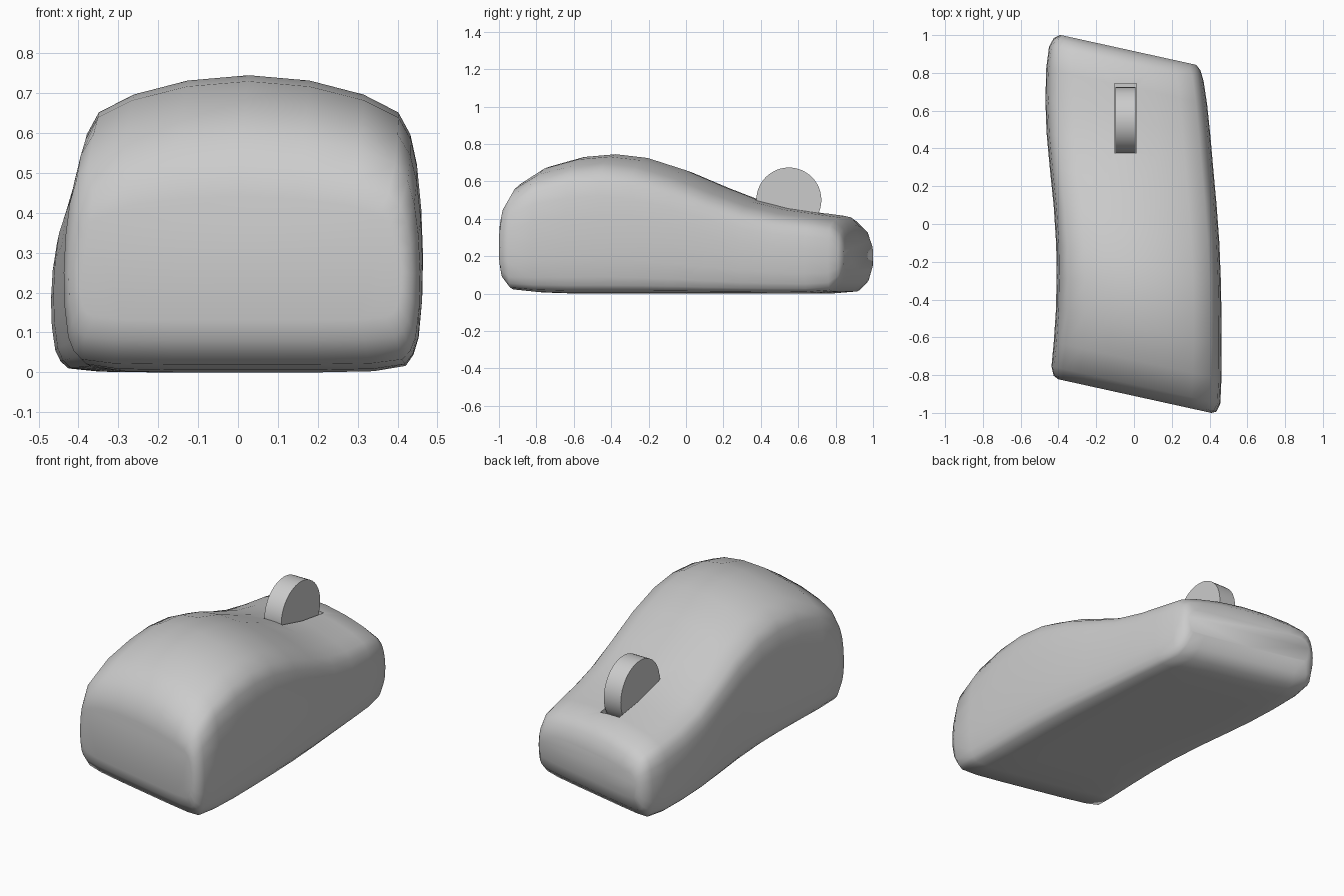
import bpy, bmesh, math

if "Cube" in bpy.data.objects:
    bpy.data.objects.remove(bpy.data.objects["Cube"])

# half cross-section: (fraction of half width, fraction of height), top centre to bottom centre
HALF = [(0, 1), (.35, .982), (.66, .935), (.86, .875), (.93, .80), (.967, .70), (.99, .56),
        (1, .40), (.995, .25), (.975, .12), (.945, .06), (.90, .022), (.72, .004), (.4, 0), (0, 0)]
# stations along the body: s, left x, right x, bottom z, top z
STATIONS = [(-.91, -.40, .41, .13, .44), (-.897, -.425, .437, .08, .50), (-.85, -.437, .457, .02, .595),
            (-.72, -.425, .463, .006, .68), (-.54, -.413, .464, 0, .73), (-.37, -.41, .463, 0, .745),
            (-.2, -.412, .46, 0, .725), (0, -.425, .452, 0, .66), (.2, -.446, .437, 0, .572),
            (.38, -.463, .42, 0, .50), (.55, -.469, .405, 0, .457), (.72, -.465, .387, 0, .432),
            (.84, -.45, .368, .01, .415), (.89, -.425, .352, .06, .365), (.915, -.39, .33, .13, .29)]
SHEAR = 0.22
RING = HALF + [(-t, z) for t, z in HALF[-2:0:-1]]


def finish(name, bm):
    bmesh.ops.recalc_face_normals(bm, faces=bm.faces)
    mesh = bpy.data.meshes.new(name)
    bm.to_mesh(mesh)
    bm.free()
    ob = bpy.data.objects.new(name, mesh)
    bpy.context.collection.objects.link(ob)
    return ob


def smooth(ob, degrees):
    bpy.ops.object.select_all(action='DESELECT')
    ob.select_set(True)
    bpy.context.view_layer.objects.active = ob
    bpy.ops.object.shade_smooth_by_angle(angle=math.radians(degrees))


# mouse body: skewed loft of rounded sections
bm = bmesh.new()
rings = []
for s, xl, xr, zb, zt in STATIONS:
    c, h = (xl + xr) / 2, (xr - xl) / 2
    ring = []
    for t, f in RING:
        x = c + h * t
        ring.append(bm.verts.new((x, s - SHEAR * x, zb + (zt - zb) * f)))
    rings.append(ring)
n = len(RING)
for a, b in zip(rings, rings[1:]):
    for i in range(n):
        j = (i + 1) % n
        bm.faces.new((a[i], a[j], b[j], b[i]))
bm.faces.new(rings[0])
bm.faces.new(rings[-1])
body = finish("mouse_body", bm)

# slot for the wheel
bpy.ops.mesh.primitive_cube_add(size=1, location=(-.045, .56, .55))
cutter = bpy.context.object
cutter.name = "slot_cutter"
cutter.scale = (.118, .37, .5)
cutter.hide_render = True
cutter.hide_viewport = True
cut = body.modifiers.new("slot", 'BOOLEAN')
cut.operation = 'DIFFERENCE'
cut.object = cutter
cut.solver = 'EXACT'
bpy.context.view_layer.objects.active = body
bpy.ops.object.select_all(action='DESELECT')
body.select_set(True)
bpy.ops.object.modifier_apply(modifier=cut.name)
bpy.data.objects.remove(cutter)
smooth(body, 62)

# scroll wheel
bpy.ops.mesh.primitive_cylinder_add(vertices=48, radius=.174, depth=.106,
                                    location=(-.046, .55, .5), rotation=(0, math.pi / 2, 0))
wheel = bpy.context.object
wheel.name = "scroll_wheel"
smooth(wheel, 30)
